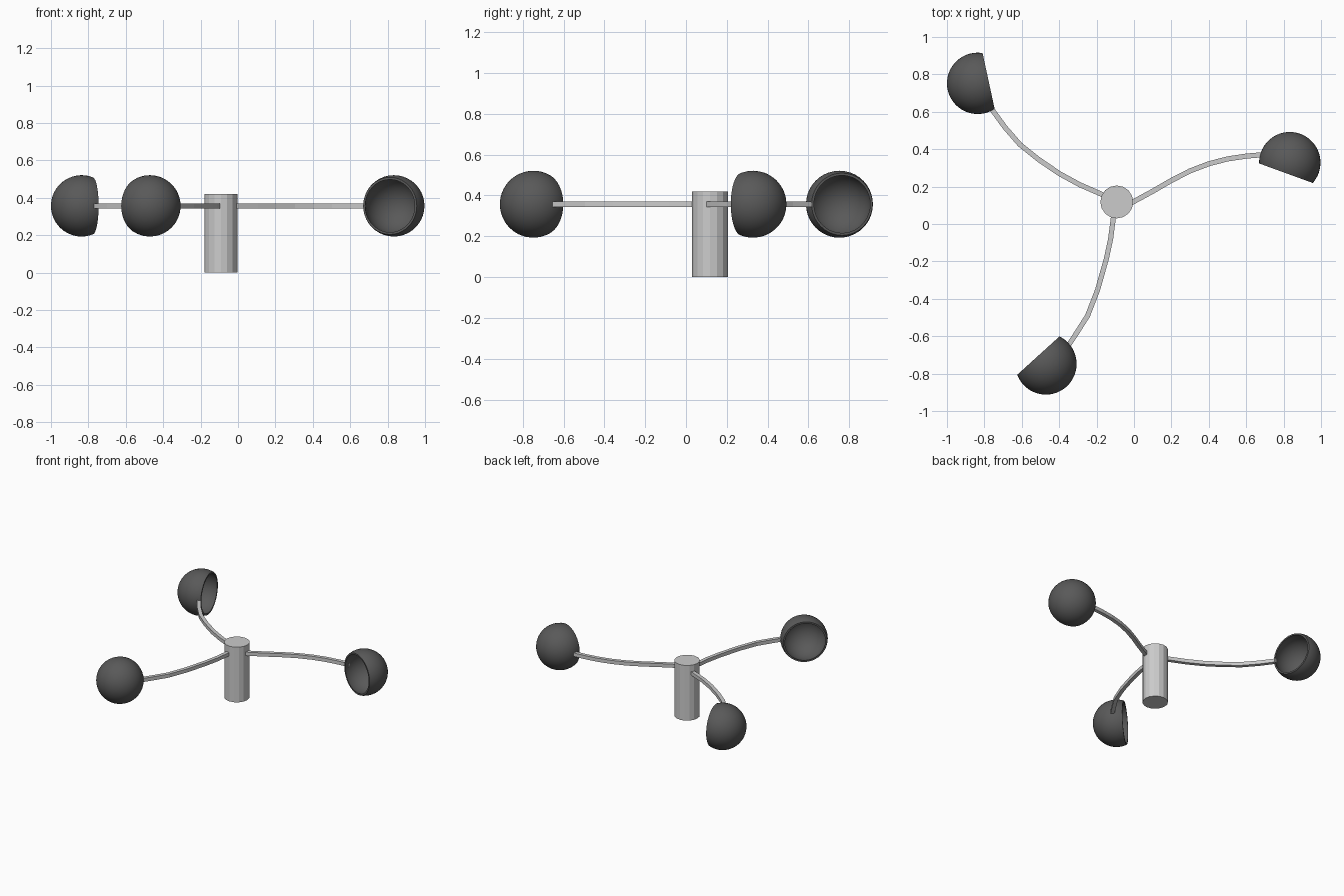
import bpy, bmesh, math
from mathutils import Matrix, Vector

if "Cube" in bpy.data.objects:
    bpy.data.objects.remove(bpy.data.objects["Cube"])

Z = 0.357          # height of arms and cups
HUB = (-0.092, 0.118)
R, WALL, LIP = 0.164, 0.011, 0.06


def finish(bm, name, smooth=None):
    bmesh.ops.recalc_face_normals(bm, faces=bm.faces)
    me = bpy.data.meshes.new(name)
    bm.to_mesh(me)
    bm.free()
    ob = bpy.data.objects.new(name, me)
    bpy.context.collection.objects.link(ob)
    if smooth:
        bpy.ops.object.select_all(action='DESELECT')
        ob.select_set(True)
        bpy.context.view_layer.objects.active = ob
        bpy.ops.object.shade_smooth_by_angle(angle=math.radians(smooth))
    return ob


dark = bpy.data.materials.new("dark_cup")
dark.diffuse_color = (0.1, 0.1, 0.1, 1)
dark.use_nodes = True
dark.node_tree.nodes["Principled BSDF"].inputs["Base Color"].default_value = dark.diffuse_color


def hub():
    bm = bmesh.new()
    bmesh.ops.create_cone(bm, cap_ends=True, segments=16, radius1=0.088, radius2=0.088,
                          depth=0.42, matrix=Matrix.Translation((*HUB, 0.21)))
    finish(bm, "hub")


def cup(name, x, y, facing):
    # hollow bowl: outer arc from pole to lip, then inner arc back, revolved
    def arc(r):
        end = math.acos(-LIP / r)
        return [(r * math.sin(end * i / 20), -r * math.cos(end * i / 20)) for i in range(21)]
    bm = bmesh.new()
    pts = arc(R) + arc(R - WALL)[::-1]
    vs = [bm.verts.new((a, 0, b)) for a, b in pts]
    es = [bm.edges.new(p) for p in zip(vs, vs[1:])]
    bmesh.ops.spin(bm, geom=vs + es, cent=(0, 0, 0), axis=(0, 0, 1), angle=math.tau,
                   steps=40, use_duplicate=False)
    bmesh.ops.remove_doubles(bm, verts=bm.verts, dist=1e-4)
    bm.transform(Matrix.Translation((x, y, Z)) @ Matrix.Rotation(math.radians(facing), 4, 'Z')
                 @ Matrix.Rotation(math.pi / 2, 4, 'Y'))
    finish(bm, name, 40).data.materials.append(dark)


def arm(name, path, w=0.0135):
    # square bar swept along a flat bend
    bm = bmesh.new()
    pts = [Vector((*p, Z)) for p in path]
    rings = []
    for i, p in enumerate(pts):
        d = (pts[min(i + 1, len(pts) - 1)] - pts[max(i - 1, 0)]).normalized()
        n = Vector((-d.y, d.x, 0)) * w
        up = Vector((0, 0, w))
        rings.append([bm.verts.new(p + o) for o in (n + up, n - up, -n - up, -n + up)])
    for a, b in zip(rings, rings[1:]):
        for k in range(4):
            bm.faces.new((a[k], a[k - 1], b[k - 1], b[k]))
    bm.faces.new(rings[0])
    bm.faces.new(rings[-1])
    finish(bm, name)


hub()
cup("cup_right", 0.833, 0.328, 250)
cup("cup_back", -0.836, 0.752, 12.2)
cup("cup_front", -0.471, -0.748, 132.2)
arm("arm_right", [(-0.02, 0.11), (0.1, 0.175), (0.2, 0.233), (0.3, 0.284), (0.4, 0.322),
                  (0.5, 0.348), (0.6, 0.363), (0.685, 0.37)])
arm("arm_back", [(-0.1, 0.125), (-0.18, 0.162), (-0.29, 0.21), (-0.4, 0.27), (-0.51, 0.345),
                 (-0.61, 0.425), (-0.69, 0.517), (-0.765, 0.62)])
arm("arm_front", [(-0.107, 0.06), (-0.125, -0.08), (-0.148, -0.187), (-0.195, -0.353),
                  (-0.248, -0.49), (-0.307, -0.583), (-0.358, -0.66)])
